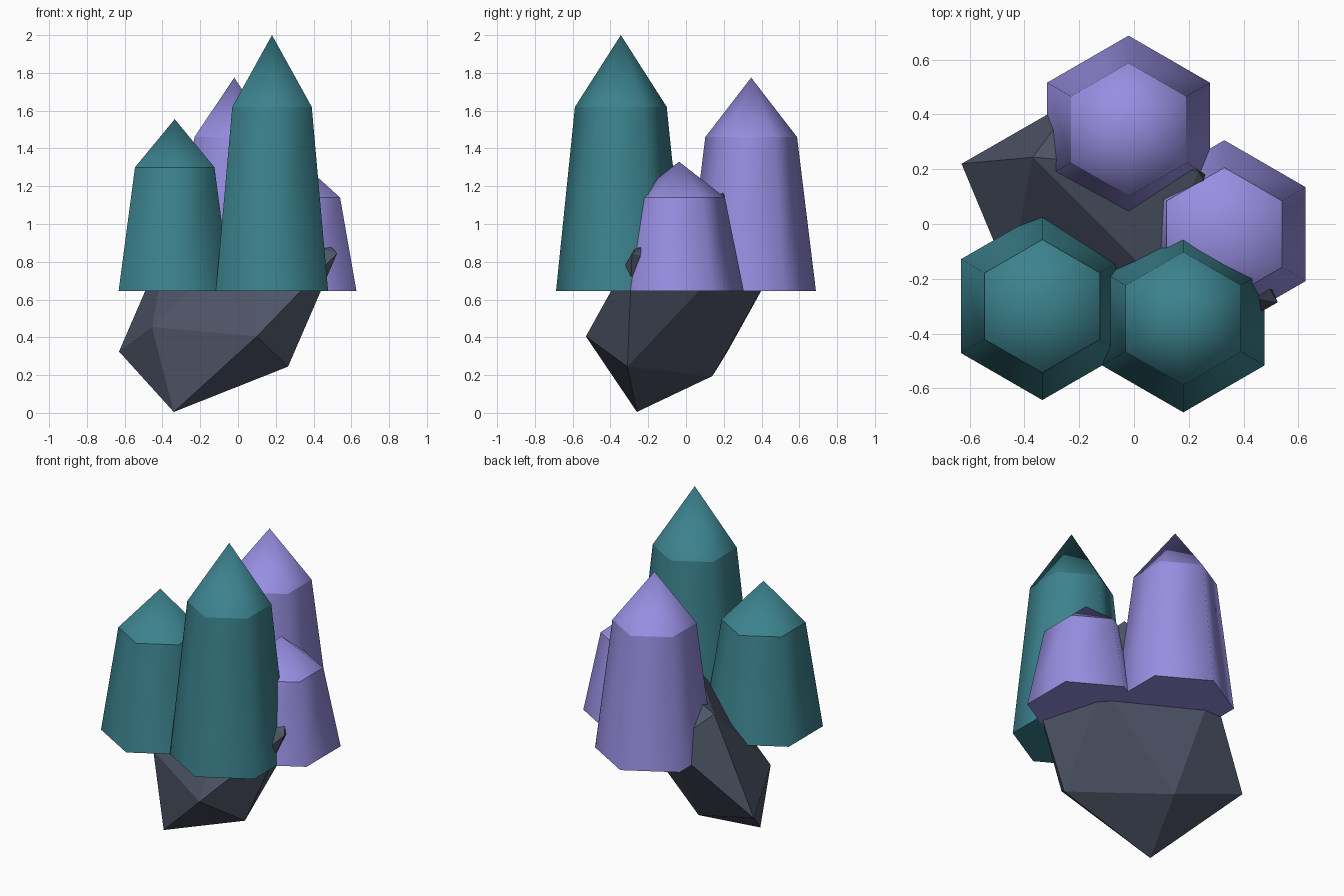
import bpy
import bmesh
from math import cos, sin, pi
from mathutils import Vector

default = bpy.data.objects.get("Cube")
if default:
    bpy.data.objects.remove(default, do_unlink=True)


def make_material(name, rgb):
    mat = bpy.data.materials.new(name)
    mat.use_nodes = True
    mat.diffuse_color = (*rgb, 1)
    mat.node_tree.nodes["Principled BSDF"].inputs["Base Color"].default_value = (*rgb, 1)
    return mat


teal = make_material("teal crystal", (0.045, 0.225, 0.27))
purple = make_material("purple crystal", (0.31, 0.27, 0.75))
slate = make_material("slate rock", (0.075, 0.09, 0.135))


def add_object(name, bm, mat):
    bmesh.ops.recalc_face_normals(bm, faces=bm.faces)
    mesh = bpy.data.meshes.new(name)
    bm.to_mesh(mesh)
    bm.free()
    mesh.materials.append(mat)
    obj = bpy.data.objects.new(name, mesh)
    bpy.context.collection.objects.link(obj)
    return obj


BASE_Z, BASE_R, SHOULDER_R, SIDES = 0.645, 0.343, 0.243, 6


def crystal(name, x, y, shoulder_z, tip_z, mat):
    """Tapered six-sided column with a pointed cap, smooth around its sides."""
    bm = bmesh.new()

    def ring(radius, z):
        angles = [pi / 2 + 2 * pi * i / SIDES for i in range(SIDES)]
        return [bm.verts.new((x + radius * cos(a), y + radius * sin(a), z)) for a in angles]

    base, shoulder = ring(BASE_R, BASE_Z), ring(SHOULDER_R, shoulder_z)
    tip = bm.verts.new((x, y, tip_z))
    bm.faces.new(base[::-1])
    for i in range(SIDES):
        j = (i + 1) % SIDES
        sides = bm.faces.new((base[i], base[j], shoulder[j], shoulder[i]))
        cap = bm.faces.new((shoulder[i], shoulder[j], tip))
        sides.smooth = cap.smooth = True
    # Keep the base rim and the shoulder crisp
    for loop in (base, shoulder):
        for i in range(SIDES):
            bm.edges.get((loop[i], loop[(i + 1) % SIDES])).smooth = False
    return add_object(name, bm, mat)


# Crystal cluster
crystal("tall_front_crystal", 0.18, -0.345, 1.62, 2.0, teal)
crystal("short_front_crystal", -0.335, -0.30, 1.30, 1.555, teal)
crystal("tall_back_crystal", -0.02, 0.345, 1.46, 1.775, purple)
crystal("short_side_crystal", 0.33, -0.037, 1.14, 1.33, purple)

# Skewed twenty-sided rock: six corners and their opposites through the centre
centre = Vector((-0.0525, -0.033, 0.585))
corners = [
    (-0.34, -0.26, 0.005),
    (-0.63, 0.22, 0.325),
    (-0.455, -0.20, 0.455),
    (0.10, -0.53, 0.405),
    (0.265, -0.31, 0.245),
    (-0.186, 0.14, 0.195),
]
bm = bmesh.new()
for corner in map(Vector, corners):
    bm.verts.new(corner)
    bm.verts.new(2 * centre - corner)
bmesh.ops.convex_hull(bm, input=bm.verts)
add_object("rock", bm, slate)
